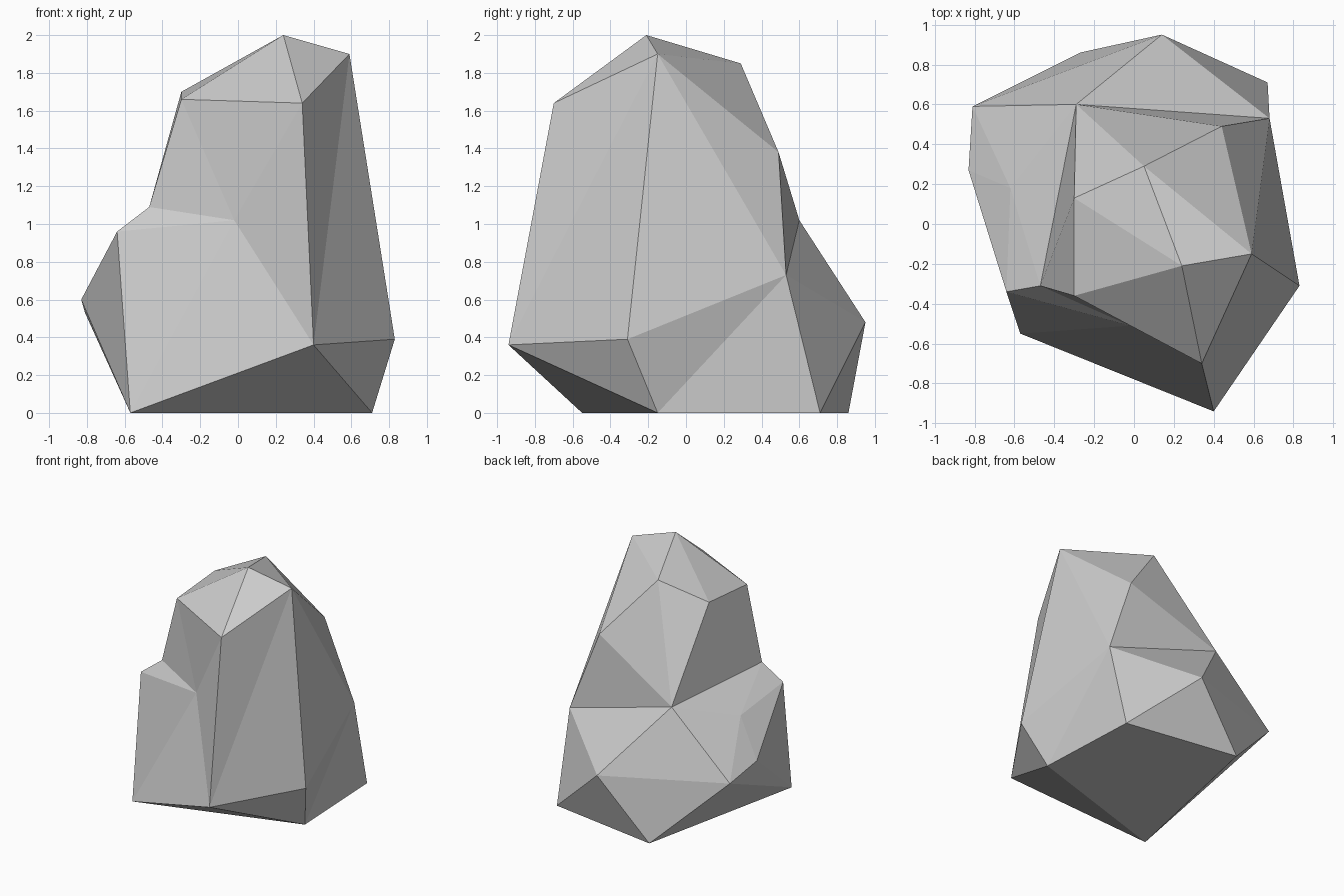
import bpy
import bmesh

cube = bpy.data.objects.get("Cube")
if cube:
    bpy.data.objects.remove(cube, do_unlink=True)


def make_material(name, color):
    material = bpy.data.materials.new(name)
    material.use_nodes = True
    material.diffuse_color = color
    material.node_tree.nodes["Principled BSDF"].inputs["Base Color"].default_value = color
    return material


# Corners of the boulder, grouped from the peak down to the ground
crown = {
    "peak": (0.24, -0.21, 2.0), "crown_left": (0.59, -0.15, 1.9),
    "crown_front": (0.34, -0.70, 1.64), "crown_right": (-0.30, -0.36, 1.66),
    "crown_rear": (-0.30, 0.13, 1.70), "crown_back": (0.05, 0.29, 1.85),
}
waist = {
    "upper_back": (0.44, 0.49, 1.38), "side_back": (0.68, 0.53, 0.73),
    "cleft_back": (-0.29, 0.60, 1.02), "cleft_front": (-0.02, -0.51, 1.02),
    "step": (-0.47, -0.31, 1.09), "shoulder": (-0.64, -0.34, 0.96),
    "dent": (-0.62, 0.18, 0.88),
}
belly = {
    "bulge_right": (-0.83, 0.27, 0.60), "bulge_rear": (-0.81, 0.59, 0.53),
    "bulge_back": (0.14, 0.95, 0.48), "toe": (0.40, -0.94, 0.36),
    "bulge_left": (0.83, -0.31, 0.39),
}
base = {
    "base_front": (-0.57, -0.55, 0), "base_left": (0.71, -0.15, 0),
    "base_back": (0.67, 0.71, 0), "base_rear": (-0.27, 0.86, 0),
}

bm = bmesh.new()
corner = {}
for group in (crown, waist, belly, base):
    for name, position in group.items():
        corner[name] = bm.verts.new(position)


def fan(center, rim):
    """Facets from one corner to each pair of neighbours along its rim."""
    names = rim.split()
    for first, second in zip(names, names[1:]):
        bm.faces.new((corner[center], corner[first], corner[second]))


# Upper block
fan("peak", "crown_left crown_back crown_rear crown_right crown_front crown_left")
fan("crown_left", "crown_back upper_back side_back bulge_left toe crown_front")
fan("crown_right", "crown_rear step")

# Clefts where the upper block meets the lower one
fan("cleft_back", "side_back upper_back crown_back crown_rear step dent "
    "bulge_rear bulge_back side_back")
fan("cleft_front", "crown_right step shoulder base_front toe crown_front crown_right")
fan("dent", "step shoulder bulge_right bulge_rear")

# Lower block and flat underside
fan("base_front", "shoulder bulge_right bulge_rear base_rear")
fan("base_left", "base_front toe bulge_left side_back base_back")
fan("bulge_back", "side_back base_back base_rear bulge_rear")
bm.faces.new([corner[name] for name in base])

bmesh.ops.recalc_face_normals(bm, faces=bm.faces[:])
mesh = bpy.data.meshes.new("boulder")
bm.to_mesh(mesh)
bm.free()
mesh.materials.append(make_material("stone grey", (0.6, 0.6, 0.6, 1)))
boulder = bpy.data.objects.new("boulder", mesh)
bpy.context.collection.objects.link(boulder)
